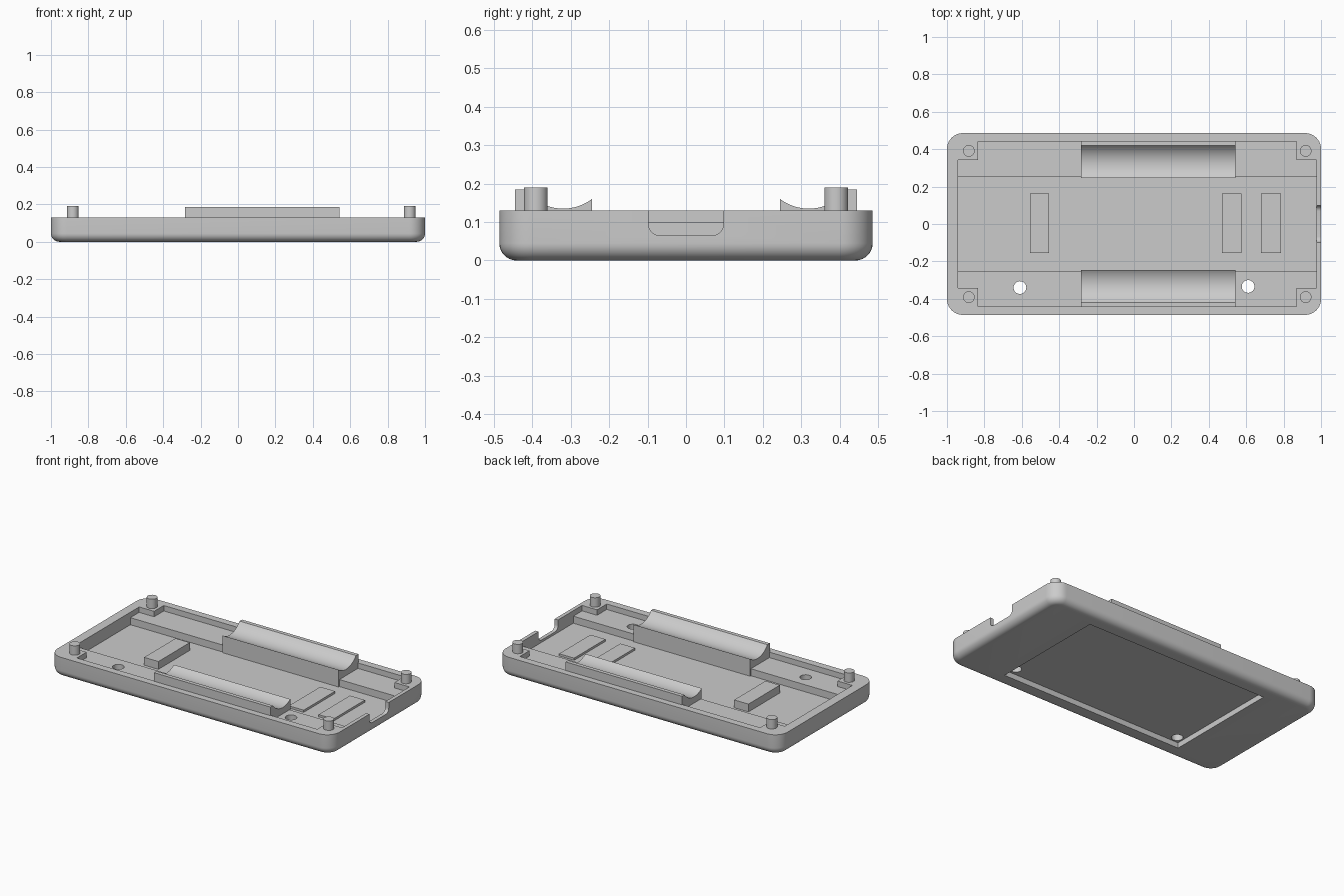
import bpy, bmesh, math
from mathutils import Vector

if "Cube" in bpy.data.objects:
    bpy.data.objects.remove(bpy.data.objects["Cube"])

grey = bpy.data.materials.new("plain grey")
grey.diffuse_color = (0.6, 0.6, 0.6, 1)
grey.use_nodes = True
grey.node_tree.nodes["Principled BSDF"].inputs["Base Color"].default_value = grey.diffuse_color


def finish(name, bm):
    bmesh.ops.recalc_face_normals(bm, faces=bm.faces)
    me = bpy.data.meshes.new(name)
    bm.to_mesh(me)
    bm.free()
    ob = bpy.data.objects.new(name, me)
    me.materials.append(grey)
    bpy.context.collection.objects.link(ob)
    return ob


def prism(name, pts, lo, hi, axis="z"):
    """Extrude a closed outline along z (xy outline) or x (yz outline)."""
    bm = bmesh.new()
    place = (lambda p, t: (p[0], p[1], t)) if axis == "z" else (lambda p, t: (t, p[0], p[1]))
    a = [bm.verts.new(place(p, lo)) for p in pts]
    b = [bm.verts.new(place(p, hi)) for p in pts]
    bm.faces.new(a)
    bm.faces.new(b)
    for i in range(len(pts)):
        j = (i + 1) % len(pts)
        bm.faces.new((a[i], a[j], b[j], b[i]))
    return finish(name, bm)


def rect(x0, x1, y0, y1):
    return [(x0, y0), (x1, y0), (x1, y1), (x0, y1)]


def circle(x, y, r, n=32):
    return [(x + r * math.cos(2 * math.pi * i / n), y + r * math.sin(2 * math.pi * i / n)) for i in range(n)]


def rounded(hx, hy, r, n=10):
    pts = []
    for k, (sx, sy) in enumerate([(1, 1), (-1, 1), (-1, -1), (1, -1)]):
        for i in range(n + 1):
            a = math.pi / 2 * (k + i / n)
            pts.append((sx * (hx - r) + r * math.cos(a), sy * (hy - r) + r * math.sin(a)))
    return pts


def smooth(ob):
    bpy.ops.object.select_all(action="DESELECT")
    ob.select_set(True)
    bpy.context.view_layer.objects.active = ob
    bpy.ops.object.shade_smooth_by_angle(angle=math.radians(30))


# Tray body: rounded outline with a filleted bottom edge
RIM, FILLET, CORNER = 0.13, 0.045, 0.085
levels = []
for i in range(9):
    a = math.pi / 2 * i / 8
    levels.append((FILLET * (1 - math.sin(a)), FILLET * (1 - math.cos(a))))
levels.append((0, RIM))
bm = bmesh.new()
rings = [[bm.verts.new((x, y, z)) for x, y in rounded(1 - d, 0.486 - d, CORNER - d)] for d, z in levels]
bm.faces.new(rings[0])
bm.faces.new(rings[-1])
for lo, hi in zip(rings, rings[1:]):
    for i in range(len(lo)):
        j = (i + 1) % len(lo)
        bm.faces.new((lo[i], lo[j], hi[j], hi[i]))
tray = finish("tray", bm)

# Cutters: upper cavity that leaves four corner blocks, and the deeper middle channel
FLOOR, LEDGE = 0.05, 0.095
X0, X1, Y = -0.94, 0.976, 0.44
bx0, bx1, by = -0.834, 0.87, 0.342
cross = [(bx0, -Y), (bx1, -Y), (bx1, -by), (X1, -by), (X1, by), (bx1, by),
         (bx1, Y), (bx0, Y), (bx0, by), (X0, by), (X0, -by), (bx0, -by)]
cutters = [prism("cavity_cutter", cross, LEDGE, 0.3),
           prism("channel_cutter", rect(X0, X1, -0.253, 0.253), FLOOR, 0.3),
           prism("underside_recess_cutter", rect(-0.653, 0.653, -0.383, 0.383), -0.1, 0.035)]

# Port notch with rounded lower corners in the right wall
notch, r = [(0.098, 0.3), (-0.098, 0.3)], 0.03
for side, start in ((-1, math.pi), (1, 1.5 * math.pi)):
    for i in range(7):
        a = start + math.pi / 2 * i / 6
        notch.append((side * (0.098 - r) + r * math.cos(a), 0.065 + r + r * math.sin(a)))
cutters.append(prism("notch_cutter", notch, 0.95, 1.1, "x"))

# Two screw holes through the front ledge
for x, y in ((-0.61, -0.34), (0.61, -0.334)):
    cutters.append(prism("hole_cutter", circle(x, y, 0.034), -0.1, 0.3))

bpy.context.view_layer.objects.active = tray
for c in cutters:
    c.hide_render = True
    mod = tray.modifiers.new("cut", "BOOLEAN")
    mod.operation = "DIFFERENCE"
    mod.solver = "EXACT"
    mod.object = c
    bpy.ops.object.modifier_apply(modifier=mod.name)
for c in cutters:
    bpy.data.objects.remove(c)
smooth(tray)

# Locating pegs on the corner blocks
for x in (-0.883, 0.918):
    for y in (-0.391, 0.391):
        smooth(prism("peg", circle(x, y, 0.031), RIM - 0.01, 0.19))

# Scooped cradles along the front and back ledges
for s, name in ((1, "back_cradle"), (-1, "front_cradle")):
    prof = [(0.445, FLOOR - 0.005), (0.445, 0.185), (0.42, 0.185)]
    for i in range(1, 17):
        y = 0.42 - (0.42 - 0.245) * i / 16
        prof.append((y, 0.135 + 0.125 - math.sqrt(0.125 ** 2 - (y - 0.32) ** 2)))
    prof.append((0.245, FLOOR - 0.005))
    smooth(prism(name, [(s * y, z) for y, z in prof], -0.283, 0.542, "x"))

# Support blocks on the floor
for name, x0, x1, top in (("tall_support", -0.556, -0.455, 0.1),
                          ("inner_pad", 0.47, 0.575, 0.064),
                          ("outer_pad", 0.68, 0.786, 0.064)):
    prism(name, rect(x0, x1, -0.156, 0.162), FLOOR - 0.005, top)
